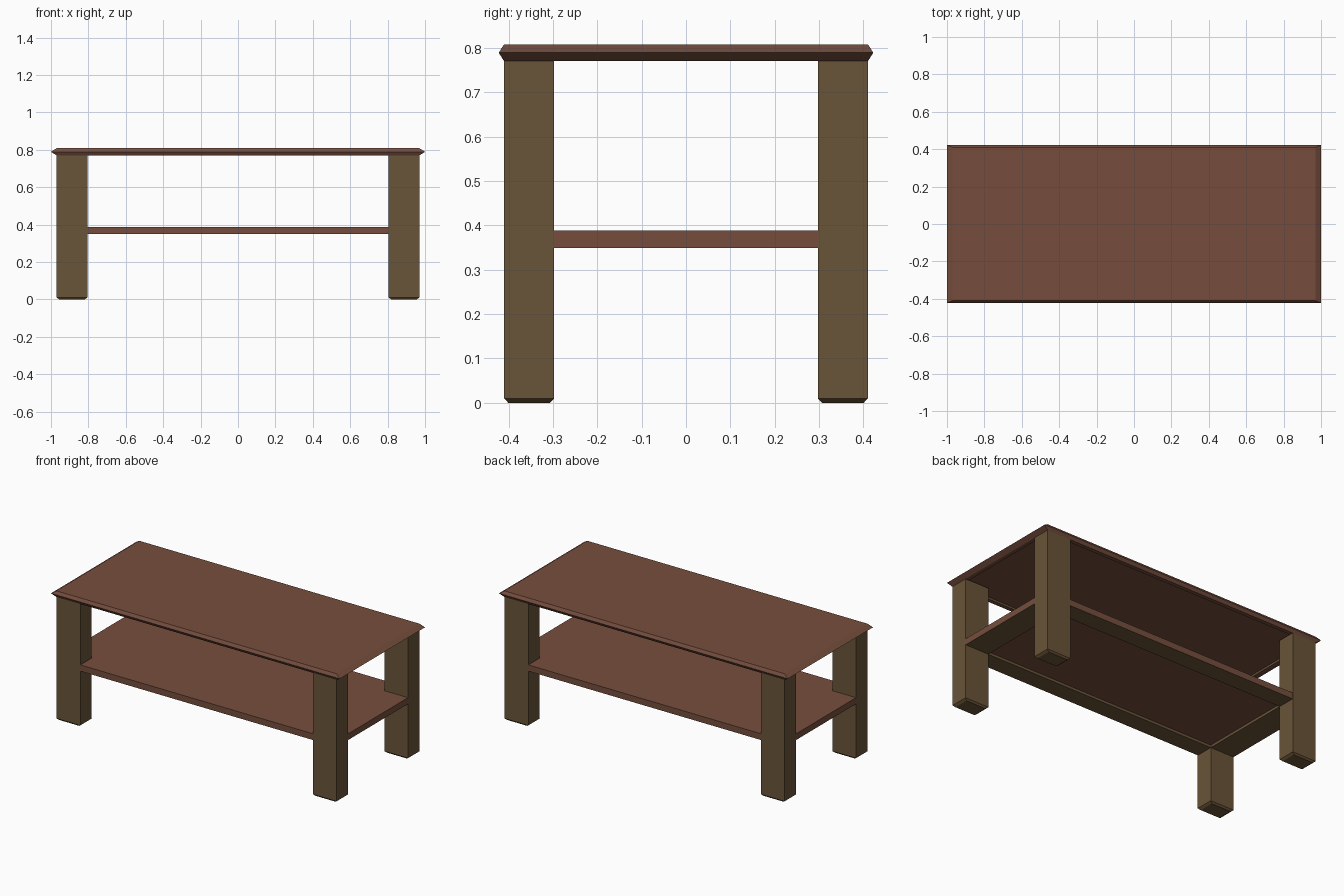
import bpy, bmesh

if "Cube" in bpy.data.objects:
    bpy.data.objects.remove(bpy.data.objects["Cube"])


def material(name, rgb):
    m = bpy.data.materials.new(name)
    m.diffuse_color = (*rgb, 1)
    m.use_nodes = True
    m.node_tree.nodes["Principled BSDF"].inputs["Base Color"].default_value = m.diffuse_color
    return m


RED = material("red_brown_wood", (0.181, 0.076, 0.048))
OLIVE = material("olive_brown_wood", (0.144, 0.089, 0.040))


def loft(name, rings, centre=(0, 0), mats=(RED,), olive_bands=()):
    """Stack of rectangles (half x, half y, z) joined by bands and capped at both ends."""
    bm = bmesh.new()
    loops = []
    for hx, hy, z in rings:
        loops.append([bm.verts.new((centre[0] + sx * hx, centre[1] + sy * hy, z))
                      for sx, sy in ((-1, -1), (1, -1), (1, 1), (-1, 1))])
    bm.faces.new(loops[0][::-1])
    bm.faces.new(loops[-1])
    for b, (lo, hi) in enumerate(zip(loops, loops[1:])):
        for i in range(4):
            j = (i + 1) % 4
            f = bm.faces.new((lo[i], lo[j], hi[j], hi[i]))
            f.material_index = 1 if b in olive_bands else 0
    bmesh.ops.recalc_face_normals(bm, faces=bm.faces)
    me = bpy.data.meshes.new(name)
    bm.to_mesh(me)
    bm.free()
    for m in mats:
        me.materials.append(m)
    ob = bpy.data.objects.new(name, me)
    bpy.context.collection.objects.link(ob)
    return ob


# Tabletop: pointed edge all round, shallow recess underneath
loft("tabletop", [(0.945, 0.385, 0.782), (0.945, 0.385, 0.77), (0.97, 0.41, 0.77),
                  (1.0, 0.422, 0.789), (0.97, 0.41, 0.808)],
     mats=(RED, OLIVE), olive_bands=(0,))

# Lower shelf: flat slab with an olive frame around a recessed underside
loft("shelf", [(0.805, 0.297, 0.365), (0.805, 0.297, 0.349), (0.969, 0.409, 0.349),
               (0.969, 0.409, 0.388)],
     mats=(RED, OLIVE), olive_bands=(0, 1))

# Four square legs with chamfered feet
for sy, depth in ((-1, "front"), (1, "back")):
    for sx, side in ((-1, "left"), (1, "right")):
        loft(f"{depth}_{side}_leg",
             [(0.068, 0.047, 0), (0.0825, 0.0565, 0.01), (0.0825, 0.0565, 0.772)],
             centre=(sx * 0.8875, sy * 0.3535), mats=(OLIVE,))
